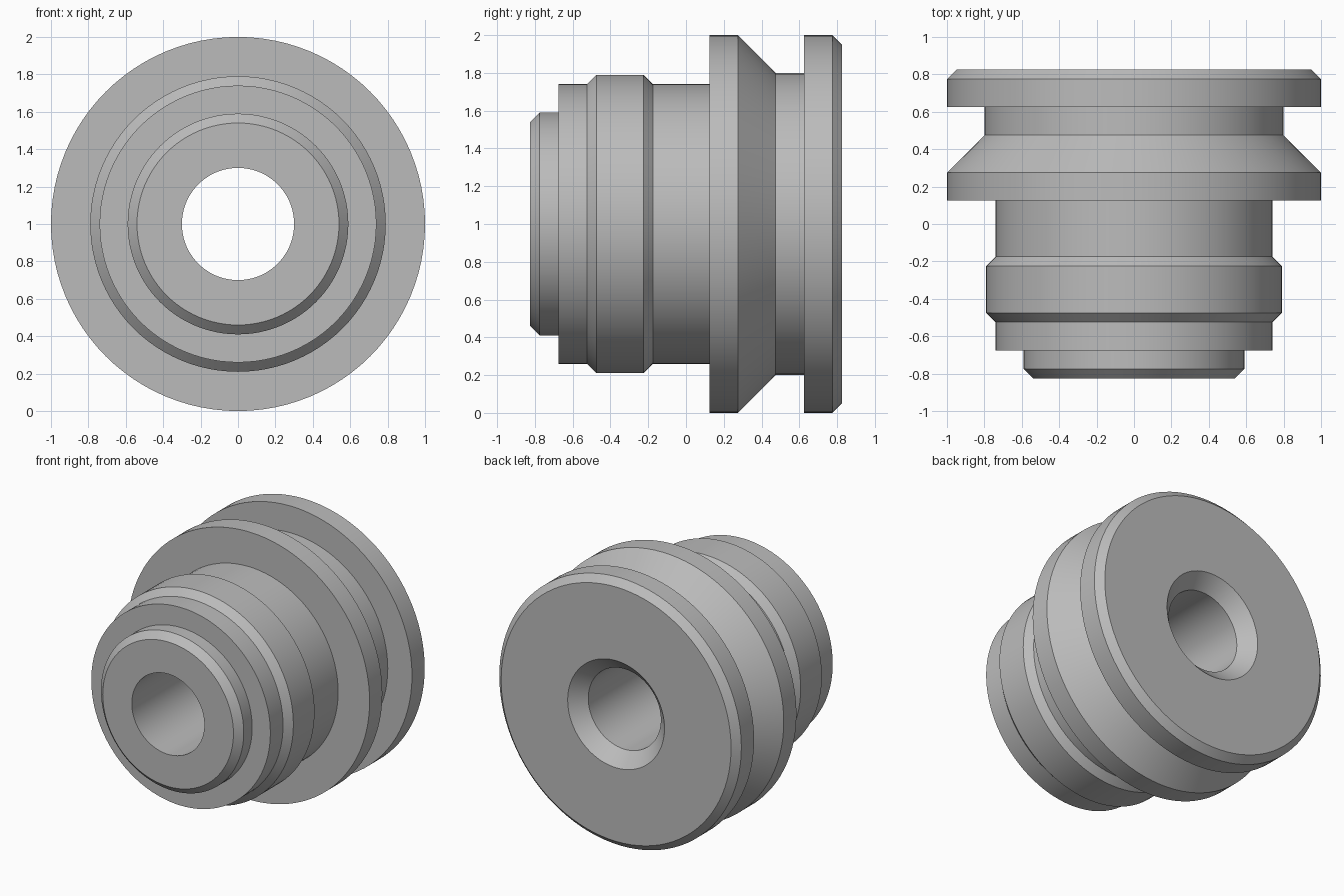
import bpy, bmesh, math
from mathutils import Vector

cube = bpy.data.objects.get("Cube")
if cube:
    bpy.data.objects.remove(cube, do_unlink=True)

SEGMENTS = 96
CENTRE = Vector((0, 0, 1))

# Plain grey metal
grey = bpy.data.materials.new("grey_metal")
grey.use_nodes = True
colour = (0.5, 0.5, 0.5, 1)
grey.diffuse_color = colour
grey.node_tree.nodes["Principled BSDF"].inputs["Base Color"].default_value = colour

# Closed lathe profile as (y, radius), from the front bore to the back bore
profile = [
    (-0.825, 0.30), (-0.825, 0.54), (-0.775, 0.59), (-0.675, 0.59),  # nose
    (-0.675, 0.74), (-0.525, 0.74),                                  # front step
    (-0.475, 0.79), (-0.225, 0.79), (-0.175, 0.74),                  # raised band
    (0.125, 0.74), (0.125, 1.0), (0.275, 1.0),                       # middle flange
    (0.475, 0.80), (0.625, 0.80),                                    # neck
    (0.625, 1.0), (0.775, 1.0), (0.825, 0.95),                       # back flange
    (0.825, 0.40), (0.725, 0.30),                                    # countersink
]


def lathe(name, points, material):
    """Revolve a closed profile about the y axis through CENTRE."""
    bm = bmesh.new()
    verts = [bm.verts.new((0, y, CENTRE.z + r)) for y, r in points]
    edges = [bm.edges.new((a, b)) for a, b in zip(verts, verts[1:] + verts[:1])]
    bmesh.ops.spin(bm, geom=verts + edges, cent=CENTRE, axis=(0, 1, 0),
                   angle=math.tau, steps=SEGMENTS, use_merge=True)
    bmesh.ops.remove_doubles(bm, verts=bm.verts, dist=0.0001)
    bmesh.ops.recalc_face_normals(bm, faces=bm.faces)
    mesh = bpy.data.meshes.new(name)
    bm.to_mesh(mesh)
    bm.free()
    mesh.materials.append(material)
    obj = bpy.data.objects.new(name, mesh)
    bpy.context.collection.objects.link(obj)
    return obj


bushing = lathe("turned_bushing", profile, grey)

# Smooth turned surfaces, crisp machined edges
bpy.ops.object.select_all(action="DESELECT")
bushing.select_set(True)
bpy.context.view_layer.objects.active = bushing
bpy.ops.object.shade_smooth_by_angle(angle=math.radians(30))
